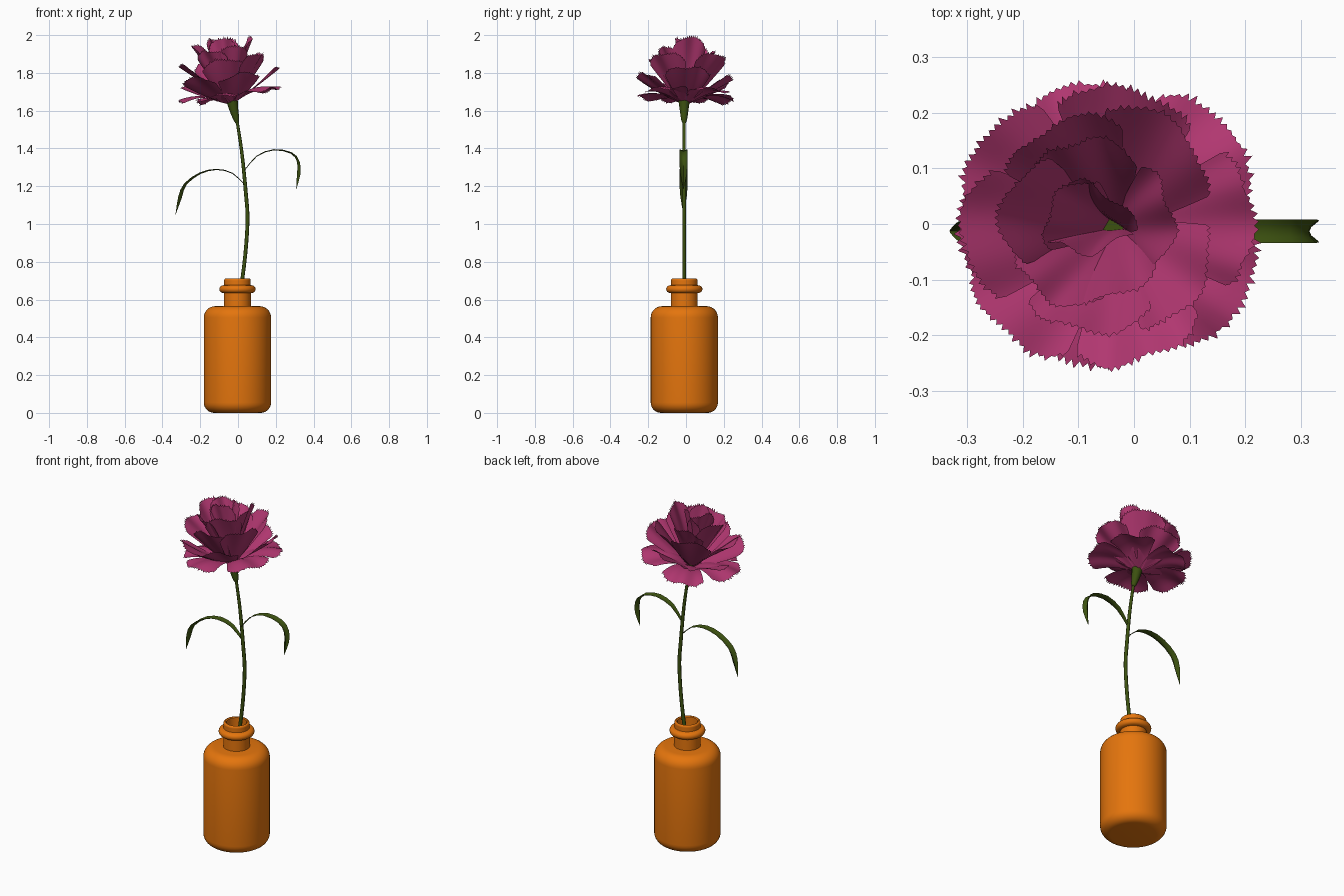
import bpy, bmesh, math, random
from mathutils import Vector, Matrix

if "Cube" in bpy.data.objects:
    bpy.data.objects.remove(bpy.data.objects["Cube"])

random.seed(11)


def material(name, rgb):
    m = bpy.data.materials.new(name)
    m.diffuse_color = (*rgb, 1)
    m.use_nodes = True
    m.node_tree.nodes["Principled BSDF"].inputs["Base Color"].default_value = m.diffuse_color
    return m


ORANGE = material("orange glaze", (0.78, 0.178, 0.004))
GREEN = material("leaf green", (0.044, 0.08, 0.005))
PINK = material("magenta petal", (0.44, 0.038, 0.163))


def finish(name, bm, mat, angle=40):
    me = bpy.data.meshes.new(name)
    bm.to_mesh(me)
    bm.free()
    me.materials.append(mat)
    ob = bpy.data.objects.new(name, me)
    bpy.context.collection.objects.link(ob)
    bpy.ops.object.select_all(action='DESELECT')
    ob.select_set(True)
    bpy.context.view_layer.objects.active = ob
    bpy.ops.object.shade_smooth_by_angle(angle=math.radians(angle))
    return ob


def skin(bm, rows, closed=False):
    """Join rows of points into a quad grid."""
    vs = [[bm.verts.new(p) for p in r] for r in rows]
    n = len(rows[0])
    for a, b in zip(vs, vs[1:]):
        for i in range(n if closed else n - 1):
            j = (i + 1) % n
            bm.faces.new((a[i], a[j], b[j], b[i]))
    return vs


def smooth_path(pts, steps):
    """Catmull-Rom through points of any dimension."""
    p = [Vector(q) for q in pts]
    p = [2 * p[0] - p[1]] + p + [2 * p[-1] - p[-2]]
    out = []
    for i in range(1, len(p) - 2):
        a, b, c, d = p[i - 1:i + 3]
        for k in range(steps):
            t = k / steps
            out.append(0.5 * (2 * b + (c - a) * t + (2 * a - 5 * b + 4 * c - d) * t ** 2
                              + (3 * b - a - 3 * c + d) * t ** 3))
    return out + [p[-2]]


def arc(cx, cz, r, a0, a1, n=7):
    return [(cx + r * math.cos(math.radians(a0 + (a1 - a0) * i / n)),
             cz + r * math.sin(math.radians(a0 + (a1 - a0) * i / n))) for i in range(n + 1)]


# Bottle: lathed outer wall, ringed neck, open mouth and inner wall
profile = ([(0.0, 0.0)] + arc(0.123, 0.055, 0.055, -90, 0) + arc(0.118, 0.505, 0.06, 0, 90)
           + [(0.071, 0.567), (0.071, 0.634)] + arc(0.076, 0.655, 0.02, -90, 90, 8)
           + [(0.07, 0.677), (0.07, 0.70)] + arc(0.06, 0.702, 0.01, 0, 90, 3)
           + [(0.054, 0.708), (0.054, 0.56)] + arc(0.115, 0.505, 0.05, 90, 0)
           + arc(0.12, 0.06, 0.045, 0, -90) + [(0.0, 0.015)])
bm = bmesh.new()
N = 56
skin(bm, [[(-0.003 + max(r, 1e-5) * math.cos(2 * math.pi * i / N),
            -0.009 + max(r, 1e-5) * math.sin(2 * math.pi * i / N), z) for i in range(N)]
          for r, z in profile], True)
bmesh.ops.remove_doubles(bm, verts=bm.verts, dist=0.0002)
finish("bottle", bm, ORANGE)


def tube(name, pts, steps, sides):
    """Round tube through (x, z, radius) points in the plane y = -0.01."""
    bm = bmesh.new()
    path = smooth_path(pts, steps)
    rows = []
    for i, p in enumerate(path):
        t = path[min(i + 1, len(path) - 1)] - path[max(i - 1, 0)]
        t = Vector((t[0], t[1])).normalized()
        ring = []
        for k in range(sides):
            a = 2 * math.pi * k / sides
            c, s = p[2] * math.cos(a), p[2] * math.sin(a)
            ring.append((p[0] + t.y * c, -0.01 + s, p[1] - t.x * c))
        rows.append(ring)
    vs = skin(bm, rows, True)
    bm.faces.new(vs[0][::-1])
    bm.faces.new(vs[-1])
    finish(name, bm, GREEN)


# Stem and calyx
tube("stem", [(-0.09, 0.06, 0.010), (-0.035, 0.4, 0.010), (0.024, 0.717, 0.010),
              (0.05, 1.0, 0.010), (0.04, 1.18, 0.010), (0.02, 1.38, 0.009),
              (-0.004, 1.54, 0.008)], 5, 10)
tube("calyx", [(-0.004, 1.535, 0.009), (-0.009, 1.555, 0.016), (-0.023, 1.61, 0.024),
               (-0.035, 1.675, 0.033)], 3, 16)


# Leaves: arching folded blades, points are (x, z, half width, fold depth)
def leaf(name, pts):
    path = smooth_path(pts, 2)
    rows = []
    side = 1 if pts[-1][0] > pts[0][0] else -1
    for i, p in enumerate(path):
        t = path[min(i + 1, len(path) - 1)] - path[max(i - 1, 0)]
        t = Vector((t[0], t[1])).normalized()
        up = Vector((-t.y, t.x)) * side
        w, d = p[2], p[3]
        rows.append([(p[0] + up.x * d * u * u, -0.013 + w * u, p[1] + up.y * d * u * u)
                     for u in (-1, -0.5, 0, 0.5, 1)])
    bm = bmesh.new()
    skin(bm, rows)
    finish(name, bm, GREEN)


leaf("leaf_right", [(0.034, 1.28, 0.008, 0.003), (0.10, 1.357, 0.016, 0.005),
                    (0.19, 1.39, 0.021, 0.006), (0.28, 1.372, 0.021, 0.009),
                    (0.313, 1.327, 0.021, 0.014), (0.312, 1.263, 0.017, 0.018),
                    (0.308, 1.185, 0.001, 0.001)])
leaf("leaf_left", [(0.036, 1.205, 0.008, 0.003), (-0.03, 1.266, 0.016, 0.005),
                   (-0.114, 1.286, 0.021, 0.006), (-0.20, 1.264, 0.021, 0.009),
                   (-0.273, 1.207, 0.021, 0.014), (-0.297, 1.14, 0.017, 0.02),
                   (-0.33, 1.05, 0.001, 0.001)])


# Flower: rings of fan-shaped petals with ragged rims
def petal(bm, az, th0, th1, length, width, cup, cols=40, rows=9):
    base = Vector((-0.035, -0.003, 1.635))
    tilt = Matrix.Rotation(math.radians(-9), 3, 'Y')
    spin = Matrix.Rotation(math.radians(az), 3, 'Z')
    ph, fr = random.uniform(0, 6.28), random.uniform(4, 6)
    rim = [(0.008 if i % 2 else -0.003) * random.uniform(0.1, 1.6) for i in range(cols + 1)]
    a, b = math.radians(th0), math.radians(th1)
    grid = []
    for j in range(rows + 1):
        line = []
        for i in range(cols + 1):
            u = 2 * i / cols - 1
            s = j / rows * (1 - 0.22 * abs(u) ** 2.5)
            if j == rows:
                s += rim[i] / length
            th = a + (b - a) * s
            r = length * (math.cos(a) - math.cos(th)) / (b - a)
            z = length * (math.sin(th) - math.sin(a)) / (b - a)
            lat = width * u * (0.08 + 0.92 * min(s, 1) ** 0.85)
            lift = cup * lat * lat + 0.01 * s * s * math.sin(fr * u + ph)
            p = Vector((0.006 + r - math.cos(th) * lift, lat, z + math.sin(th) * lift))
            line.append(base + tilt @ (spin @ p))
        grid.append(line)
    skin(bm, grid)


# name, azimuths, start angle, end angle, length, half width, cup
rings = [
    ("outer_petals", (40, 112, 184, 256, 328), 50, 112, 0.262, 0.15, -0.8),
    ("lower_petals", (4, 75, 148, 220, 292), 64, 54.5, 0.282, 0.15, 0.3),
    ("middle_petals", (45, 115, 190, 260, 330), 42, 39.5, 0.31, 0.14, 1.2),
    ("upper_petals", (15, 100, 165, 235, 300), 20, 28.5, 0.33, 0.115, 2.0),
    ("inner_petals", (60, 150, 275), 3, 16, 0.345, 0.09, 3.0),
]
flower = []
for name, azimuths, t0, t1, ln, w, cup in rings:
    bm = bmesh.new()
    for az in azimuths:
        wide = 1 + 0.1 * abs(math.cos(math.radians(az))) ** 2
        petal(bm, az + random.uniform(-6, 6), t0, t1 + random.uniform(-7, 7) + 0.013,
              ln * wide * random.uniform(0.96, 1.03), w * random.uniform(0.92, 1.06), cup)
    flower.append(finish(name, bm, PINK, 60))

# Fit the bloom so the tallest rim reaches z = 2
top = max(v.co.z for o in flower for v in o.data.vertices)
k = (2.0 - 1.635) / (top - 1.635)
for o in flower:
    for v in o.data.vertices:
        if v.co.z > 1.635:
            v.co.z = 1.635 + (v.co.z - 1.635) * k
